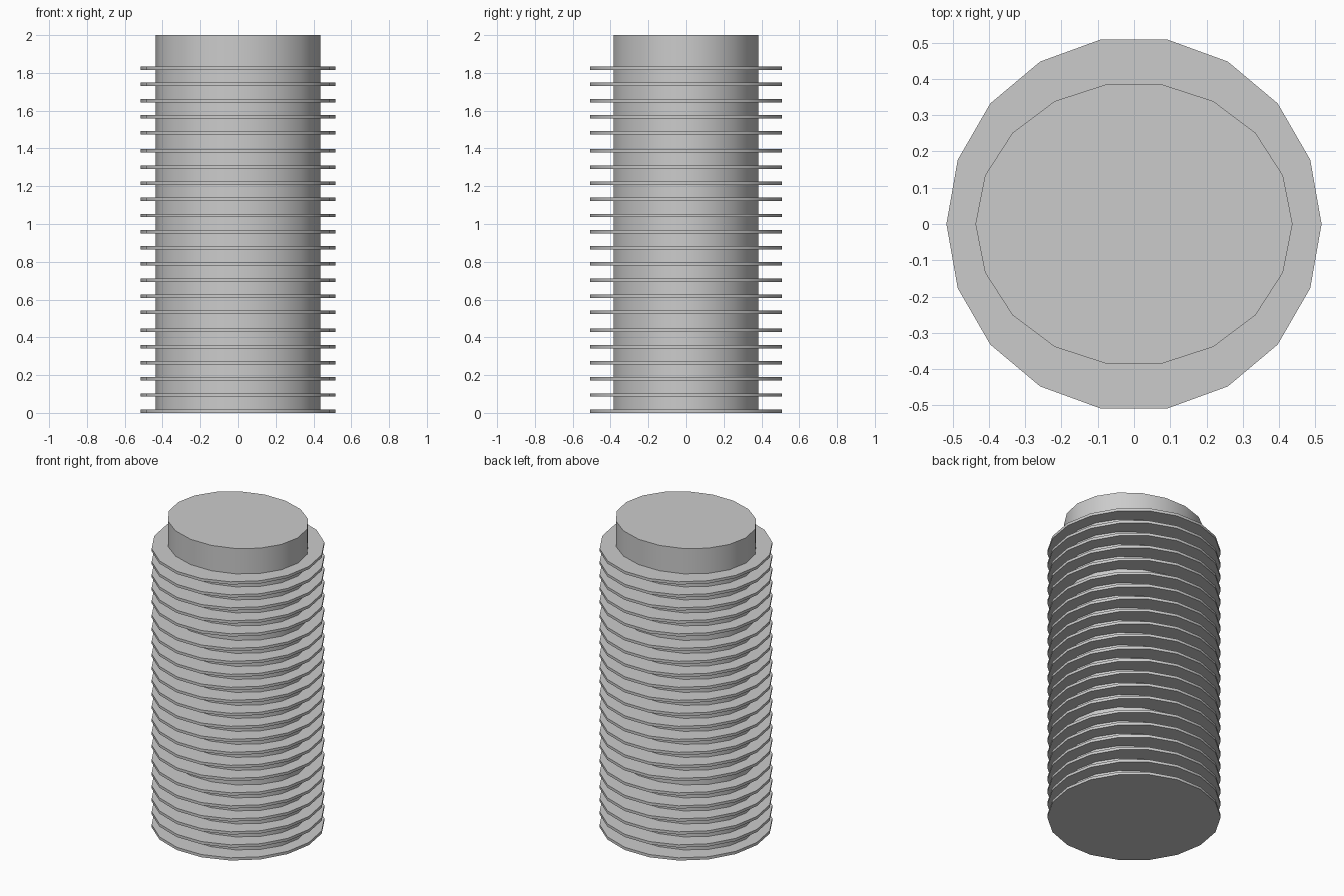
import bpy
import math

cube = bpy.data.objects.get("Cube")
if cube:
    bpy.data.objects.remove(cube, do_unlink=True)

SIDES = 18
FIN_RADIUS, FIN_THICK, FIN_STEP, FIN_COUNT = 0.517, 0.018, 0.0855, 22

grey = bpy.data.materials.new("plain grey")
grey.use_nodes = True
colour = (0.6, 0.6, 0.6, 1.0)
grey.diffuse_color = colour
grey.node_tree.nodes["Principled BSDF"].inputs["Base Color"].default_value = colour


def prism(name, rx, ry, bottom, top):
    """Upright many-sided column with a corner on the x axis."""
    bpy.ops.mesh.primitive_cylinder_add(vertices=SIDES, radius=1, depth=1)
    ob = bpy.context.object
    ob.name = name
    # a half-side turn is only needed if no corner already lies on +x
    if max(v.co.x for v in ob.data.vertices) < 0.999:
        ob.rotation_euler.z = math.pi / SIDES
        bpy.ops.object.transform_apply(location=False, rotation=True, scale=False)
    ob.scale = (rx, ry, top - bottom)
    ob.location.z = (bottom + top) / 2
    bpy.ops.object.transform_apply(location=True, rotation=False, scale=True)
    ob.data.materials.append(grey)
    bpy.ops.object.shade_smooth_by_angle(angle=math.radians(35))
    return ob


# Slightly oval central core
prism("core", 0.437, 0.391, FIN_THICK / 2, 2.0)

# Stack of thin fins, in three groups with slightly wider gaps between them
for i in range(FIN_COUNT):
    z = i * FIN_STEP + 0.01 * ((i >= 6) + (i >= 17))
    prism(f"fin_{i + 1}", FIN_RADIUS, FIN_RADIUS, z, z + FIN_THICK)
